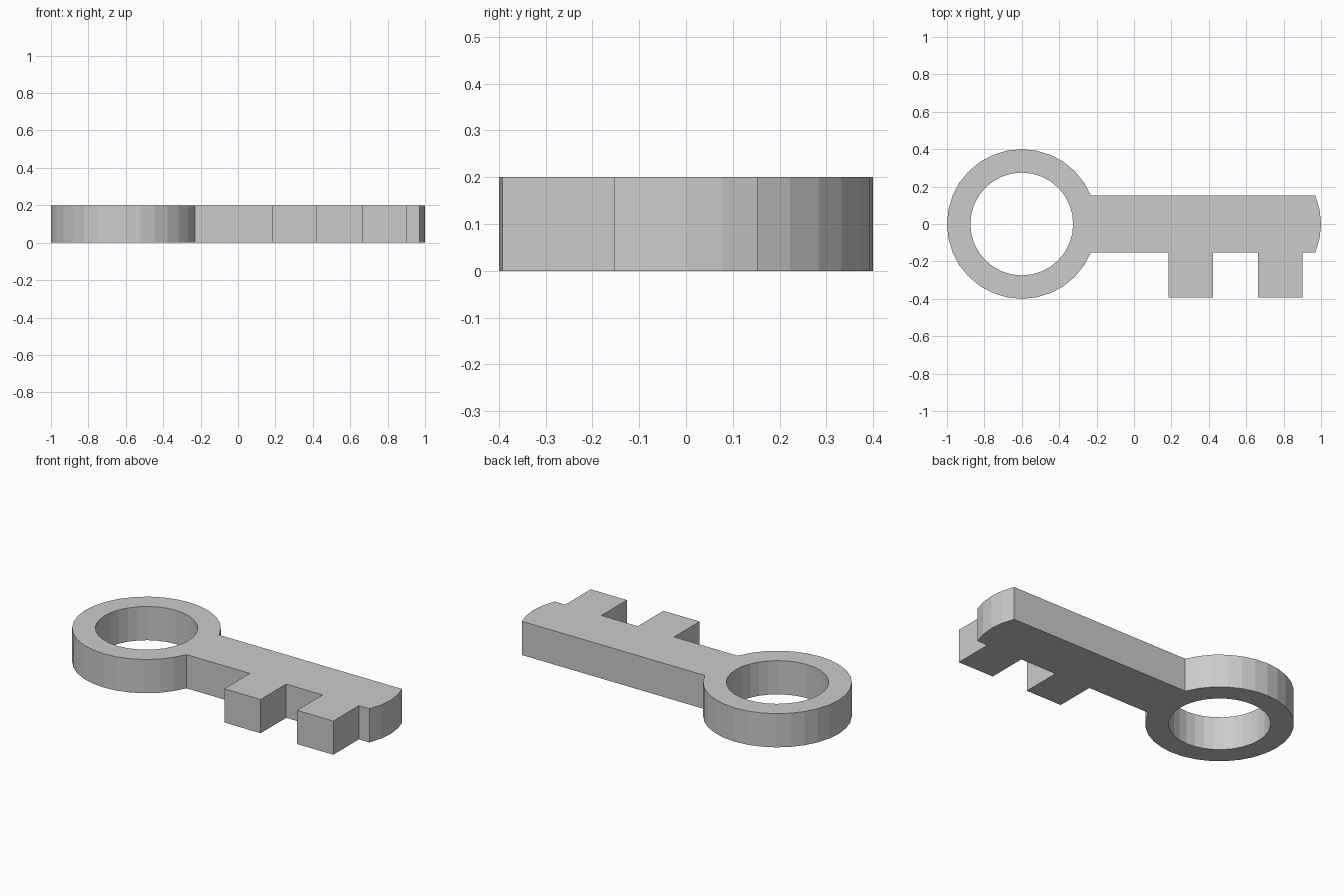
import bpy, bmesh
from math import sin, cos, tau

if "Cube" in bpy.data.objects:
    bpy.data.objects.remove(bpy.data.objects["Cube"])

SIDES, OUTER, INNER, HEIGHT = 32, 0.4, 0.275, 0.2


def arc_point(cx, radius, step):
    a = tau * step / SIDES
    return (cx + radius * cos(a), radius * sin(a))


bm = bmesh.new()

# Ring-shaped bow, flat
outer = [bm.verts.new((*arc_point(-0.6, OUTER, k), 0)) for k in range(SIDES)]
inner = [bm.verts.new((*arc_point(-0.6, INNER, k), 0)) for k in range(SIDES)]
for k in range(SIDES):
    n = (k + 1) % SIDES
    bm.faces.new((inner[k], outer[k], outer[n], inner[n]))

# Shaft with two teeth and a rounded tip, sharing the bow's edge
side = arc_point(0, OUTER, 2)[1]
tooth = arc_point(0, OUTER, 7)[1]
profile = []
for x0, x1 in ((0.185, 0.423), (0.662, 0.9)):
    profile += [(x0, -side), (x0, -tooth), (x1, -tooth), (x1, -side)]
profile += [arc_point(0.6, OUTER, k) for k in range(-2, 3)]
shaft = [outer[k] for k in (2, 1, 0, -1, -2)]
shaft += [bm.verts.new((x, y, 0)) for x, y in profile]
bm.faces.new(shaft)

# Thickness
result = bmesh.ops.extrude_face_region(bm, geom=bm.faces[:], use_keep_orig=True)
top = [v for v in result["geom"] if isinstance(v, bmesh.types.BMVert)]
bmesh.ops.translate(bm, verts=top, vec=(0, 0, HEIGHT))
bmesh.ops.recalc_face_normals(bm, faces=bm.faces[:])

mesh = bpy.data.meshes.new("key")
bm.to_mesh(mesh)
bm.free()
bpy.context.collection.objects.link(bpy.data.objects.new("key", mesh))
